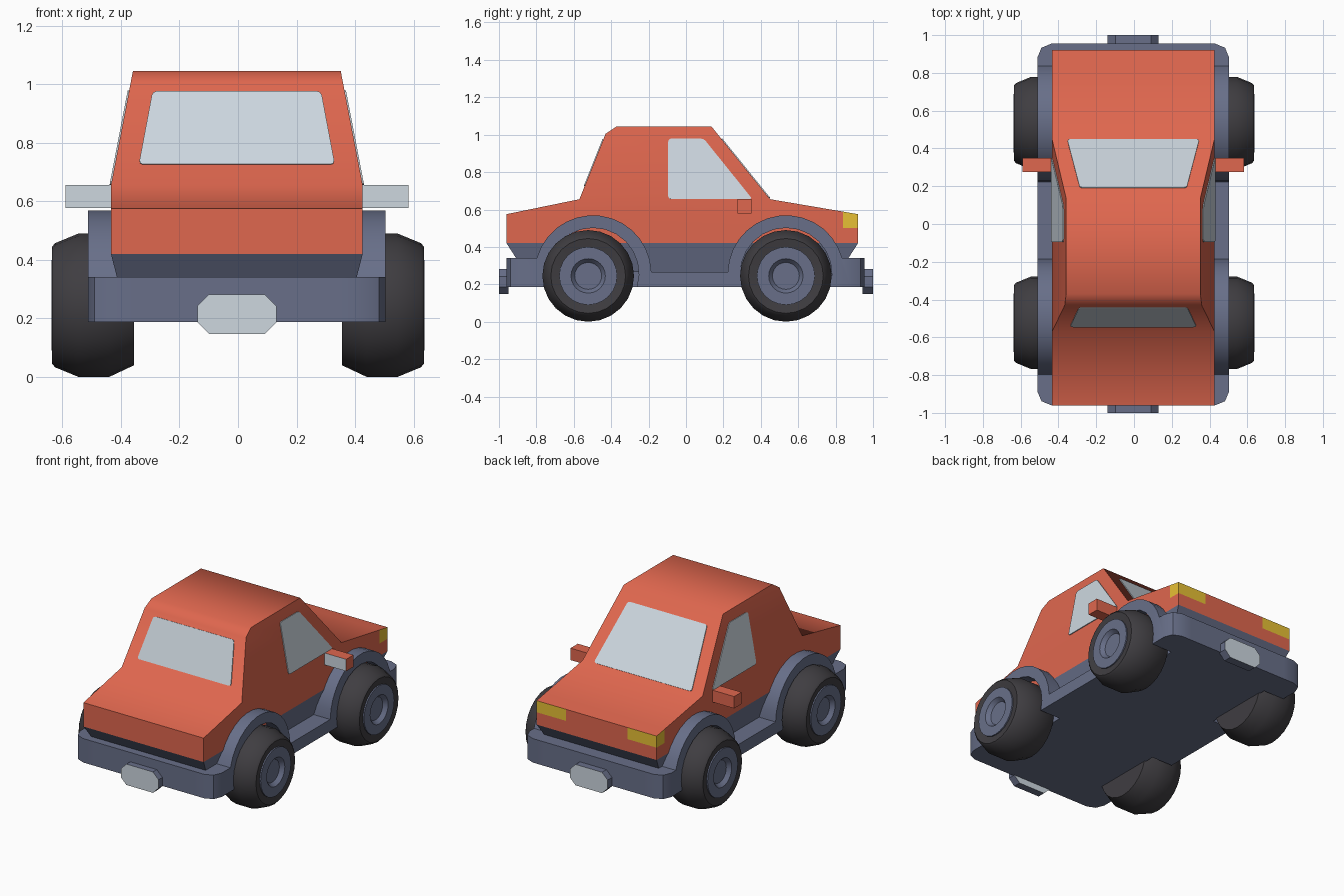
import bpy, bmesh, math
from mathutils import Vector

if "Cube" in bpy.data.objects:
    bpy.data.objects.remove(bpy.data.objects["Cube"])

SHIFT_X = -0.004  # body sits a hair off-centre


def material(name, rgb):
    m = bpy.data.materials.new(name)
    m.diffuse_color = (*rgb, 1)
    m.use_nodes = True
    m.node_tree.nodes["Principled BSDF"].inputs["Base Color"].default_value = m.diffuse_color
    return m


ORANGE = material("orange_paint", (0.74, 0.135, 0.077))
SLATE = material("slate_trim", (0.138, 0.159, 0.25))
RUBBER = material("dark_rubber", (0.05, 0.047, 0.053))
PALE = material("pale_glass", (0.61, 0.68, 0.74))
YELLOW = material("yellow_lamp", (0.80, 0.53, 0.035))


def finish(name, bm, mats, angle=35, shift=SHIFT_X):
    bmesh.ops.recalc_face_normals(bm, faces=bm.faces[:])
    me = bpy.data.meshes.new(name)
    bm.to_mesh(me)
    bm.free()
    for m in mats:
        me.materials.append(m)
    for p in me.polygons:
        p.use_smooth = True
    me.set_sharp_from_angle(angle=math.radians(angle))
    ob = bpy.data.objects.new(name, me)
    ob.location.x = shift
    bpy.context.collection.objects.link(ob)
    return ob


def loft(bm, ring_a, ring_b, caps=True):
    """Join two matching loops of points into a solid."""
    a = [bm.verts.new(p) for p in ring_a]
    b = [bm.verts.new(p) for p in ring_b]
    n = len(a)
    for i in range(n):
        j = (i + 1) % n
        bm.faces.new((a[i], a[j], b[j], b[i]))
    if caps:
        bm.faces.new(a)
        bm.faces.new(b)
    return a, b


def rect(x0, x1, y0, y1, z):
    return [(x0, y0, z), (x1, y0, z), (x1, y1, z), (x0, y1, z)]


def half_width(z):
    return 0.43 - max(0, z - 0.655) * 0.075 / 0.39


# Car body with tapered cabin
side = [(-0.96, 0.42), (-0.96, 0.575), (-0.57, 0.655), (-0.43, 1.005), (-0.37, 1.045),
        (0.135, 1.045), (0.45, 0.655), (0.92, 0.575), (0.92, 0.42)]
bm = bmesh.new()
left, right = loft(bm, [(-half_width(z), y, z) for y, z in side],
                   [(half_width(z), y, z) for y, z in side], caps=False)
for vs in (left, right):
    bm.faces.new([vs[i] for i in (0, 1, 2, 6, 7, 8)])
    bm.faces.new([vs[i] for i in (2, 3, 4, 5, 6)])
bmesh.ops.recalc_face_normals(bm, faces=bm.faces[:])

# Wrap-around headlights cut into the nose corners
for co, no in [((0, 0.84, 0), (0, 1, 0)), ((0, 0, 0.5), (0, 0, 1)),
               ((0.22, 0, 0), (1, 0, 0)), ((-0.22, 0, 0), (1, 0, 0))]:
    faces = bm.faces[:] if no[1] else [f for f in bm.faces if f.calc_center_median().y > 0.84]
    geom = set(faces)
    for f in faces:
        geom.update(f.edges)
        geom.update(f.verts)
    bmesh.ops.bisect_plane(bm, geom=list(geom), plane_co=co, plane_no=no)
bm.normal_update()
for f in bm.faces:
    c = f.calc_center_median()
    if c.y > 0.84 and c.z > 0.5 and abs(c.x) > 0.22 and abs(f.normal.z) < 0.5:
        f.material_index = 1
finish("car_body", bm, [ORANGE, YELLOW], 60)


# Windows: thin plates lying on the cabin faces
def window(name, pts):
    bm = bmesh.new()
    bm.faces.new([bm.verts.new(p) for p in pts])
    bmesh.ops.bevel(bm, geom=bm.verts[:], offset=0.015, segments=2,
                    affect='VERTICES', profile=0.5)
    bm.normal_update()
    bm.faces.ensure_lookup_table()
    f = bm.faces[0]
    n = f.normal.copy()
    if n.dot(f.calc_center_median() - Vector((0, -0.1, 0.7))) < 0:
        n = -n
    ext = bmesh.ops.extrude_face_region(bm, geom=[f])
    top = [g for g in ext["geom"] if isinstance(g, bmesh.types.BMVert)]
    bmesh.ops.translate(bm, verts=top, vec=n * 0.005)
    finish(name, bm, [PALE], 20)


def slope(z, y0, run, rise):
    return y0 + (z - 0.655) * run / rise


for name, zb, zt, wb, wt, y0, run, rise in [
        ("windscreen", 0.66, 0.977, 0.35, 0.283, 0.45, -0.315, 0.39),
        ("rear_window", 0.725, 0.975, 0.335, 0.288, -0.57, 0.14, 0.35)]:
    yb, yt = slope(zb, y0, run, rise), slope(zt, y0, run, rise)
    window(name, [(-wb, yb, zb), (wb, yb, zb), (wt, yt, zt), (-wt, yt, zt)])
for s, label in ((-1, "left"), (1, "right")):
    window(label + "_side_window",
           [(s * half_width(z), y, z) for y, z in
            ((-0.095, 0.655), (0.355, 0.655), (0.095, 0.978), (-0.095, 0.978))])

# Inward-sloping skirt below the body
bm = bmesh.new()
loft(bm, rect(-0.43, 0.43, -0.96, 0.92, 0.42), rect(-0.39, 0.39, -0.86, 0.82, 0.265))
finish("lower_skirt", bm, [SLATE])

# Central floor between the fenders
bm = bmesh.new()
loft(bm, rect(-0.36, 0.36, -0.96, 0.955, 0.187), rect(-0.36, 0.36, -0.96, 0.955, 0.342))
finish("chassis_floor", bm, [SLATE])


# Fenders, sills and bumper ends in one side profile
def arch(cy, r, z_from, z_to, steps=14):
    cz = 0.257
    a0 = math.pi - math.asin((z_from - cz) / r)
    a1 = math.asin((z_to - cz) / r)
    return [(cy + r * math.cos(a), cz + r * math.sin(a))
            for a in (a0 + (a1 - a0) * i / steps for i in range(steps + 1))]


ARCH_Y = (-0.497, 0.535)
profile = [(-0.96, 0.187), (-0.96, 0.342)]
profile += arch(ARCH_Y[0], 0.312, 0.342, 0.265) + arch(ARCH_Y[1], 0.312, 0.265, 0.342)
profile += [(0.955, 0.342), (0.955, 0.187)]
for cy in reversed(ARCH_Y):
    profile += reversed(arch(cy, 0.245, 0.187, 0.187))
for s, label in ((-1, "left"), (1, "right")):
    bm = bmesh.new()
    loft(bm, [(s * 0.36, y, z) for y, z in profile], [(s * 0.508, y, z) for y, z in profile])
    corners = [e for e in bm.edges if all(abs(v.co.y) > 0.95 and abs(v.co.x) > 0.5 for v in e.verts)]
    bmesh.ops.bevel(bm, geom=corners, offset=0.075, segments=2, affect='EDGES', profile=0.5)
    finish(label + "_fender", bm, [SLATE])

# Bumper plates with clipped corners
w, c, z0, z1 = 0.135, 0.04, 0.147, 0.282
outline = [(-w, z0 + c), (-w + c, z0), (w - c, z0), (w, z0 + c),
           (w, z1 - c), (w - c, z1), (-w + c, z1), (-w, z1 - c)]
for label, ya, yb in (("front", -0.95, -1.0), ("rear", 0.945, 1.0)):
    bm = bmesh.new()
    loft(bm, [(x, ya, z) for x, z in outline], [(x, yb, z) for x, z in outline])
    # Only the end faces are pale
    for f in bm.faces:
        f.material_index = int(len(f.verts) == 8)
    finish(label + "_bumper_plate", bm, [SLATE, PALE])

# Door mirrors with pale glass on the -y face
for s, label in ((-1, "left"), (1, "right")):
    bm = bmesh.new()
    xs = sorted((s * 0.42, s * 0.586))
    loft(bm, rect(*xs, 0.275, 0.35, 0.578), rect(*xs, 0.275, 0.35, 0.655))
    for f in bm.faces:
        f.material_index = int(f.calc_center_median().y < 0.28)
    finish(label + "_mirror", bm, [ORANGE, PALE])


# Wheels: lathed tyre and dished hub
def lathe(name, pts, s, cy, mat, segs=24):
    bm = bmesh.new()
    rings = []
    for x, r in pts:
        rings.append([bm.verts.new((s * x, cy + r * math.cos(2 * math.pi * i / segs),
                                    0.245 + r * math.sin(2 * math.pi * i / segs)))
                      for i in range(segs)])
    for a, b in zip(rings, rings[1:]):
        for i in range(segs):
            j = (i + 1) % segs
            bm.faces.new((a[i], a[j], b[j], b[i]))
    bm.faces.new(rings[0])
    bm.faces.new(rings[-1])
    finish(name, bm, [mat], 35, 0)


TYRE = [(0.355, 0.15), (0.355, 0.205), (0.44, 0.245), (0.545, 0.245),
        (0.625, 0.212), (0.635, 0.2), (0.628, 0.15), (0.60, 0.15)]
HUB = [(0.59, 0.155), (0.637, 0.155), (0.637, 0.092), (0.612, 0.072)]
for s, label in ((-1, "left"), (1, "right")):
    for cy, end in ((-0.523, "front"), (0.534, "rear")):
        lathe(f"{end}_{label}_tyre", TYRE, s, cy, RUBBER)
        lathe(f"{end}_{label}_hub", HUB, s, cy, SLATE)
